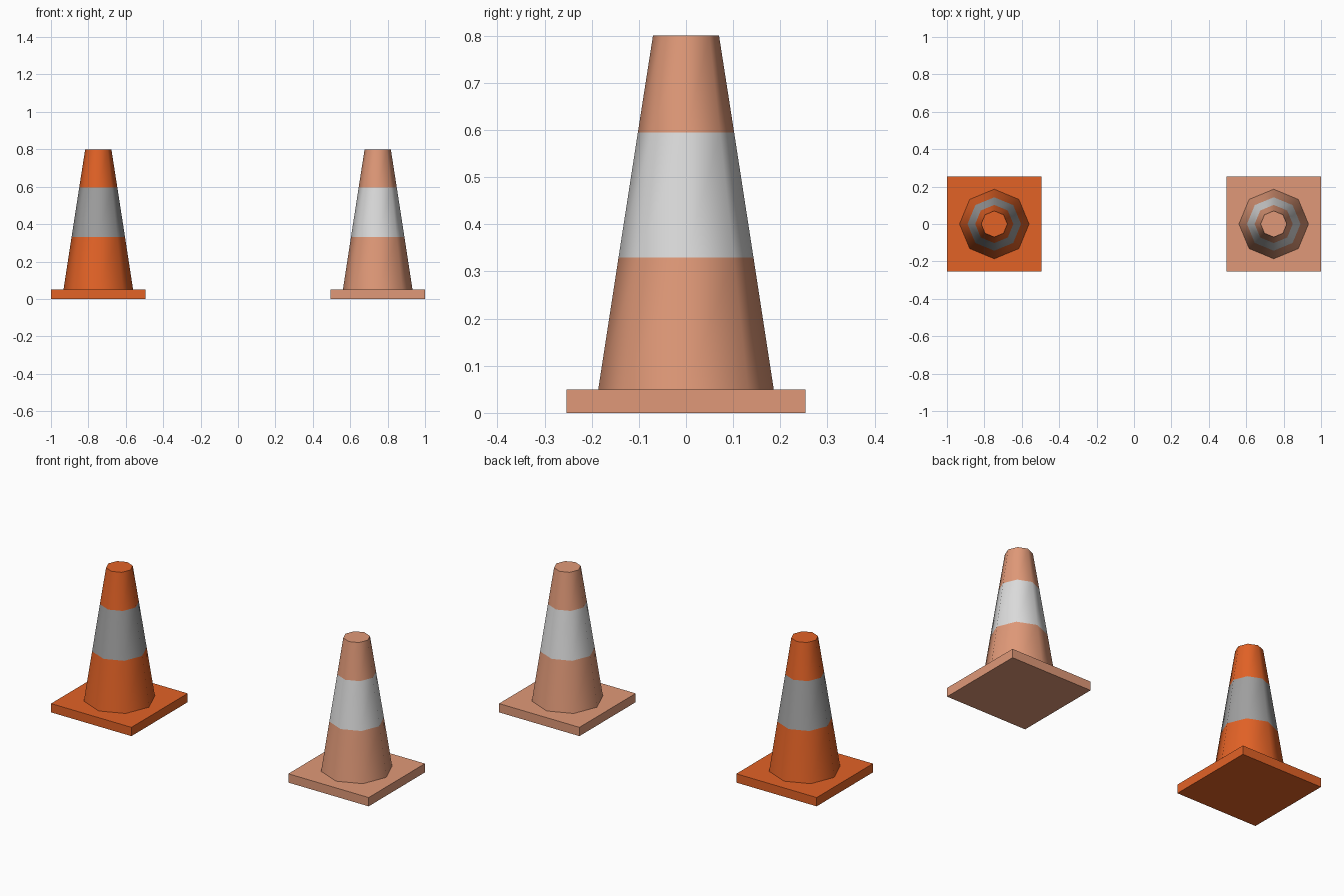
import bpy, bmesh, math

if "Cube" in bpy.data.objects:
    bpy.data.objects.remove(bpy.data.objects["Cube"])

SIDES = 8
CENTRE_X = 0.747
BASE_HALF, BASE_H = 0.253, 0.05
# (radius, height) rings: foot, band bottom, band top, tip
RINGS = [(0.186, 0.05), (0.143, 0.33), (0.102, 0.595), (0.07, 0.80)]


def material(name, srgb):
    m = bpy.data.materials.new(name)
    lin = [((c / 255 + 0.055) / 1.055) ** 2.4 for c in srgb]
    m.diffuse_color = (*lin, 1.0)
    m.use_nodes = True
    m.node_tree.nodes["Principled BSDF"].inputs["Base Color"].default_value = m.diffuse_color
    return m


def make_object(name, bm, mats, x):
    me = bpy.data.meshes.new(name)
    bm.normal_update()
    bm.to_mesh(me)
    bm.free()
    for m in mats:
        me.materials.append(m)
    ob = bpy.data.objects.new(name, me)
    ob.location.x = x
    bpy.context.collection.objects.link(ob)


def base_plate(name, x, mat):
    bm = bmesh.new()
    bmesh.ops.create_cube(bm, size=1)
    bmesh.ops.scale(bm, vec=(2 * BASE_HALF, 2 * BASE_HALF, BASE_H), verts=bm.verts)
    bmesh.ops.translate(bm, vec=(0, 0, BASE_H / 2), verts=bm.verts)
    make_object(name, bm, [mat], x)


def cone_body(name, x, body, band):
    bm = bmesh.new()
    rings = [[bm.verts.new((r * math.cos(math.tau * i / SIDES),
                            r * math.sin(math.tau * i / SIDES), z))
              for i in range(SIDES)] for r, z in RINGS]
    # smooth tapered sides; the middle section is the reflective band
    for k in range(len(rings) - 1):
        lo, hi = rings[k], rings[k + 1]
        for i in range(SIDES):
            j = (i + 1) % SIDES
            f = bm.faces.new((lo[i], lo[j], hi[j], hi[i]))
            f.smooth = True
            f.material_index = 1 if k == 1 else 0
    # flat tip with a sharp rim
    cap = bm.faces.new(rings[-1])
    for e in cap.edges:
        e.smooth = False
    make_object(name, bm, [body, band], x)


orange = material("bright_orange", (226, 98, 38))
grey = material("band_grey", (160, 160, 160))
faded = material("faded_orange", (224, 153, 120))
white = material("band_white", (220, 220, 220))

for label, x, body, band in (("orange", -CENTRE_X, orange, grey),
                             ("faded", CENTRE_X, faded, white)):
    base_plate(label + "_cone_base", x, body)
    cone_body(label + "_cone_body", x, body, band)
